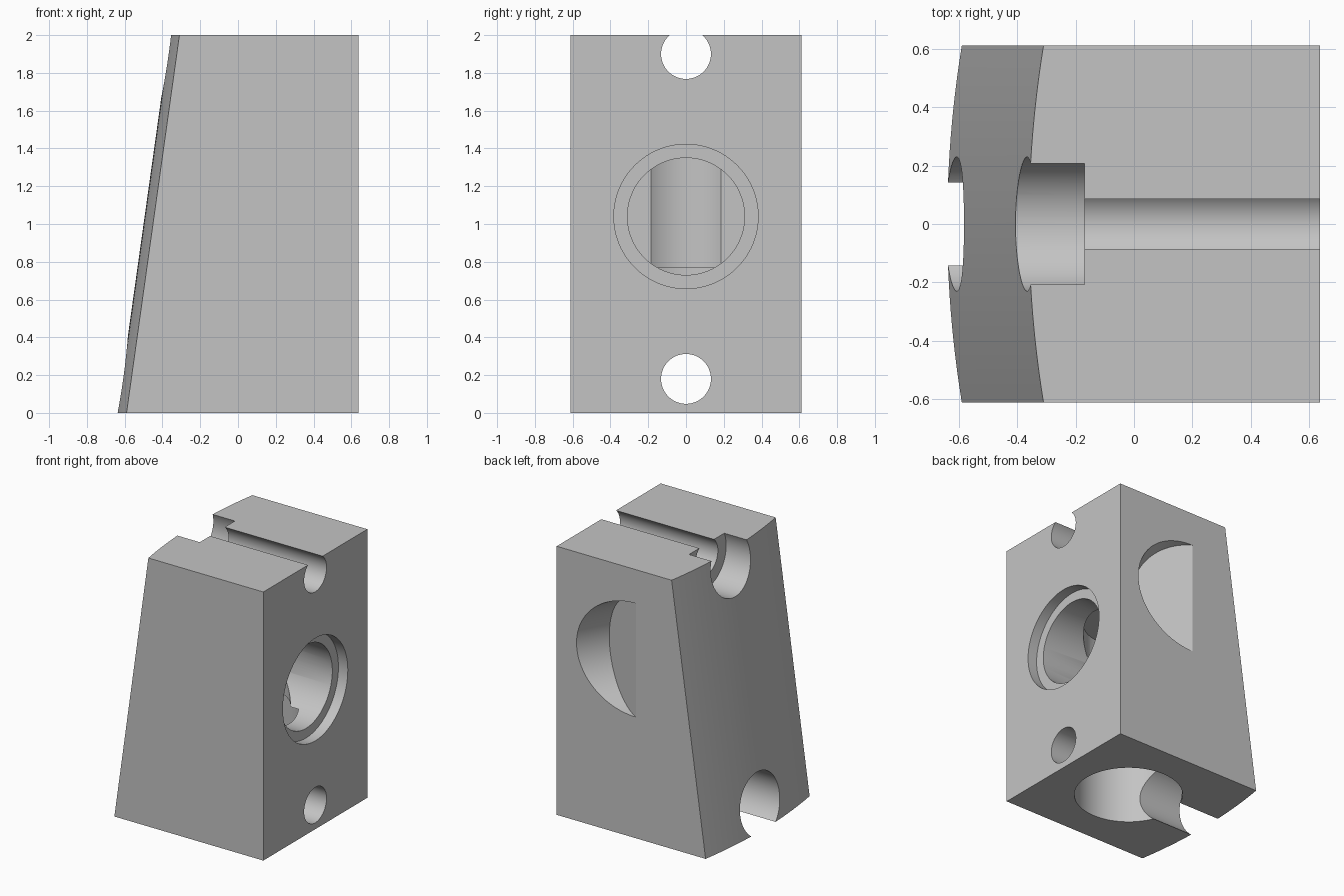
import bpy, bmesh, math
from mathutils import Vector

cube = bpy.data.objects.get("Cube")
if cube:
    bpy.data.objects.remove(cube, do_unlink=True)

GREY = (0.55, 0.55, 0.55, 1.0)
grey = bpy.data.materials.new("plain grey")
grey.use_nodes = True
grey.diffuse_color = GREY
grey.node_tree.nodes["Principled BSDF"].inputs["Base Color"].default_value = GREY

HALF_Y, RIGHT_X, HEIGHT = 0.612, 0.637, 2.0
BULGE = 0.05


def add_object(name, bm):
    bmesh.ops.recalc_face_normals(bm, faces=bm.faces)
    mesh = bpy.data.meshes.new(name)
    bm.to_mesh(mesh)
    bm.free()
    mesh.materials.append(grey)
    obj = bpy.data.objects.new(name, mesh)
    bpy.context.collection.objects.link(obj)
    return obj


def outline(bm, edge_x, z, steps=24):
    """Plan of the block at one height: square on one side, bowed on the other."""
    verts = [bm.verts.new((RIGHT_X, -HALF_Y, z)), bm.verts.new((RIGHT_X, HALF_Y, z))]
    for i in range(steps + 1):
        t = 1 - 2 * i / steps
        verts.append(bm.verts.new((edge_x - BULGE * (1 - t * t), t * HALF_Y, z)))
    return verts


def cut_cylinder(body, name, start, end, radius):
    """Remove a round hole running from start to end."""
    start, end = Vector(start), Vector(end)
    axis = end - start
    bm = bmesh.new()
    bmesh.ops.create_cone(bm, cap_ends=True, segments=96, radius1=radius,
                          radius2=radius, depth=axis.length)
    turn = axis.to_track_quat("Z", "Y").to_matrix().to_4x4()
    bmesh.ops.transform(bm, matrix=turn, verts=bm.verts)
    bmesh.ops.translate(bm, vec=(start + end) / 2, verts=bm.verts)
    cutter = add_object(name, bm)
    cutter.hide_render = True
    mod = body.modifiers.new(name, "BOOLEAN")
    mod.operation = "DIFFERENCE"
    mod.solver = "EXACT"
    mod.object = cutter
    bpy.ops.object.modifier_apply(modifier=name)
    bpy.data.objects.remove(cutter, do_unlink=True)


# Wedge block with a bowed, sloping side
bm = bmesh.new()
low = outline(bm, -0.59, 0)
high = outline(bm, -0.31, HEIGHT)
bm.faces.new(low)
bm.faces.new(high)
for i in range(len(low)):
    j = (i + 1) % len(low)
    bm.faces.new((low[i], low[j], high[j], high[i]))
block = add_object("wedge_block", bm)
bpy.context.view_layer.objects.active = block
block.select_set(True)

# Stepped upright shaft from below
SHAFT_X, BORE_Z = 0.05, 1.04
cut_cylinder(block, "shaft_mouth", (SHAFT_X, 0, -0.1), (SHAFT_X, 0, 0.77), 0.375)
cut_cylinder(block, "shaft", (SHAFT_X, 0, 0.5), (SHAFT_X, 0, 1.36), 0.312)

# Stepped side bore meeting the shaft
cut_cylinder(block, "bore", (0.8, 0, BORE_Z), (-0.2, 0, BORE_Z), 0.31)
cut_cylinder(block, "bore_mouth", (0.8, 0, BORE_Z), (0.56, 0, BORE_Z), 0.382)

# Bolt holes with wide head recesses on the sloping side
for z, head_end in ((0.18, -0.2), (1.9, -0.17)):
    cut_cylinder(block, "bolt_hole", (-0.9, 0, z), (0.9, 0, z), 0.132)
    cut_cylinder(block, "bolt_head_recess", (-0.9, 0, z), (head_end, 0, z), 0.23)

# Slanted round pocket in the rear wall, its floor running out at the surface
tilt = math.radians(30)
centre = Vector((-0.015, HALF_Y, 1.325))
cut_cylinder(block, "rear_pocket", centre,
             centre + Vector((math.sin(tilt), math.cos(tilt), 0)) * 0.8, 0.423)

bpy.ops.object.shade_smooth_by_angle(angle=math.radians(25))
